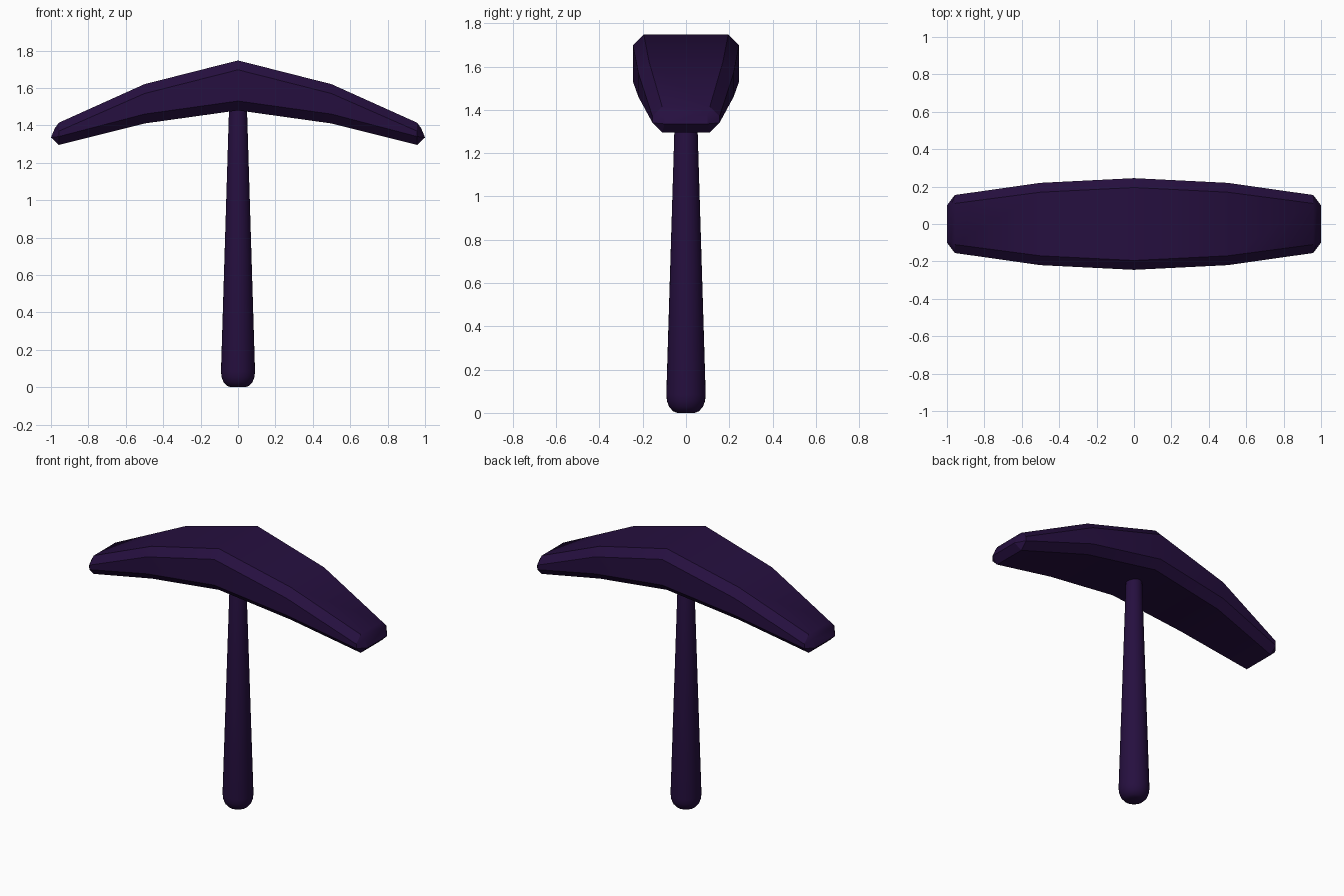
import bpy
import bmesh
import math

cube = bpy.data.objects.get("Cube")
if cube:
    bpy.data.objects.remove(cube, do_unlink=True)

purple = bpy.data.materials.new("dark_purple")
color = (0.019, 0.0048, 0.05, 1)
purple.diffuse_color = color
purple.use_nodes = True
bsdf = purple.node_tree.nodes["Principled BSDF"]
bsdf.inputs["Base Color"].default_value = color
bsdf.inputs["Roughness"].default_value = 0.7


def loft(name, rings, angle):
    """Skin a series of equal-length point rings and cap both ends."""
    bm = bmesh.new()
    loops = [[bm.verts.new(p) for p in ring] for ring in rings]
    for a, b in zip(loops, loops[1:]):
        for i in range(len(a)):
            j = (i + 1) % len(a)
            bm.faces.new((a[i], a[j], b[j], b[i]))
    bm.faces.new(loops[0])
    bm.faces.new(loops[-1])
    bmesh.ops.remove_doubles(bm, verts=bm.verts, dist=0.0005)
    bmesh.ops.recalc_face_normals(bm, faces=bm.faces)
    mesh = bpy.data.meshes.new(name)
    bm.to_mesh(mesh)
    bm.free()
    mesh.materials.append(purple)
    obj = bpy.data.objects.new(name, mesh)
    bpy.context.collection.objects.link(obj)
    bpy.ops.object.select_all(action="DESELECT")
    obj.select_set(True)
    bpy.context.view_layer.objects.active = obj
    bpy.ops.object.shade_smooth_by_angle(angle=math.radians(angle))
    return obj


def section(x, width, top, bottom, cut):
    """Box section with chamfered corners."""
    half = [(width - cut, top), (width, top - cut),
            (width, bottom + cut), (width - cut, bottom)]
    outline = half + [(-y, z) for y, z in reversed(half)]
    return [(x, y, z) for y, z in outline]


def tip(side):
    """Small slanted end face; the chamfers collapse into its corners."""
    hi, lo = (0.979, 0.1, 1.385), (1.0, 0.1, 1.335)
    ring = [hi, hi, lo, lo]
    ring += [(x, -y, z) for x, y, z in reversed(ring)]
    return [(side * x, y, z) for x, y, z in ring]


# Curved head, mirrored about its middle section
half = [(0.5, 0.22, 1.62, 1.41, 0.05), (0.958, 0.155, 1.414, 1.295, 0.045)]
rings = [tip(-1)]
rings += [section(-x, *rest) for x, *rest in reversed(half)]
rings += [section(0, 0.245, 1.747, 1.48, 0.05)]
rings += [section(x, *rest) for x, *rest in half]
rings += [tip(1)]
loft("pick_head", rings, 30)

# Tapered handle with a rounded butt
profile = [(0.04, 0), (0.06, 0.008), (0.078, 0.028), (0.088, 0.055),
           (0.091, 0.085), (0.048, 1.49), (0.04, 1.53)]
sides = 32
loft("handle", [[(r * math.cos(t * math.tau / sides), r * math.sin(t * math.tau / sides), z)
                 for t in range(sides)] for r, z in profile], 40)
